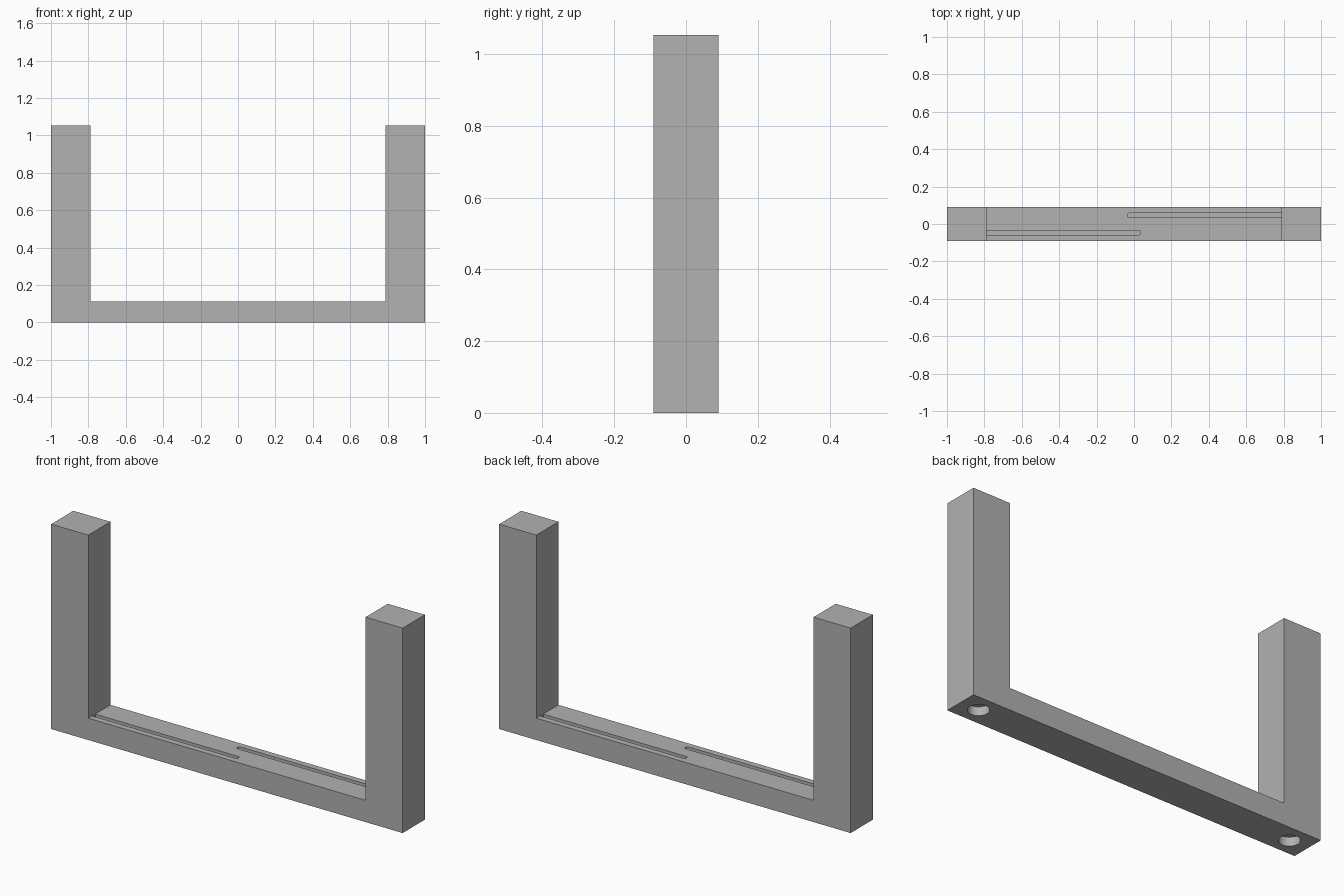
import bpy, bmesh
from math import pi, cos, sin

cube = bpy.data.objects.get("Cube")
if cube:
    bpy.data.objects.remove(cube, do_unlink=True)

HEIGHT, HALF_DEPTH = 1.054, 0.09
INNER, FLOOR = 0.789, 0.112          # inner leg face, top of crossbar
SLOT_R, SLOT_Y, SLOT_END, SLOT_DEPTH = 0.012, 0.046, 0.024, 0.05
HOLE_X, HOLE_R, HOLE_DEPTH = 0.895, 0.049, 0.045

grey = bpy.data.materials.new("mid grey")
grey.use_nodes = True
colour = (0.445, 0.445, 0.445, 1)
grey.diffuse_color = colour
grey.node_tree.nodes["Principled BSDF"].inputs["Base Color"].default_value = colour


def prism(name, outline, offset):
    """Extrude a closed outline along an offset vector."""
    bm = bmesh.new()
    face = bm.faces.new([bm.verts.new(p) for p in outline])
    new = bmesh.ops.extrude_face_region(bm, geom=[face])["geom"]
    bmesh.ops.translate(bm, vec=offset,
                        verts=[v for v in new if isinstance(v, bmesh.types.BMVert)])
    bmesh.ops.recalc_face_normals(bm, faces=bm.faces)
    mesh = bpy.data.meshes.new(name)
    bm.to_mesh(mesh)
    bm.free()
    mesh.materials.append(grey)
    obj = bpy.data.objects.new(name, mesh)
    bpy.context.collection.objects.link(obj)
    return obj


# U-shaped frame: two legs and a crossbar
half = [(1, 0), (1, HEIGHT), (INNER, HEIGHT), (INNER, FLOOR)]
profile = half + [(-x, z) for x, z in reversed(half)]
frame = prism("frame", [(x, -HALF_DEPTH, z) for x, z in profile], (0, 2 * HALF_DEPTH, 0))

cutters = []
for side in (1, -1):
    # Round-ended groove running from past the middle to the leg
    z = FLOOR - SLOT_DEPTH
    outline = [(side * (INNER - 0.0005), side * (SLOT_Y + s * SLOT_R), z) for s in (-1, 1)]
    for i in range(13):
        a = pi / 2 + pi * i / 12
        outline.append((side * (-SLOT_END + SLOT_R * cos(a)),
                        side * (SLOT_Y + SLOT_R * sin(a)), z))
    cutters.append(prism("slot_cutter", outline, (0, 0, SLOT_DEPTH + 0.05)))

    # Blind round hole under each leg
    ring = [(side * HOLE_X + HOLE_R * cos(2 * pi * i / 48),
             HOLE_R * sin(2 * pi * i / 48), -0.05) for i in range(48)]
    cutters.append(prism("hole_cutter", ring, (0, 0, 0.05 + HOLE_DEPTH)))

# Cut the grooves and holes, then discard the cutters
bpy.context.view_layer.objects.active = frame
for cutter in cutters:
    cutter.hide_render = True
    mod = frame.modifiers.new("cut", "BOOLEAN")
    mod.operation, mod.solver, mod.object = "DIFFERENCE", "EXACT", cutter
    bpy.ops.object.modifier_apply(modifier=mod.name)
    bpy.data.objects.remove(cutter, do_unlink=True)

# Smooth the round walls, keep the edges sharp
bpy.ops.object.select_all(action="DESELECT")
frame.select_set(True)
bpy.ops.object.shade_smooth_by_angle(angle=pi / 6)
